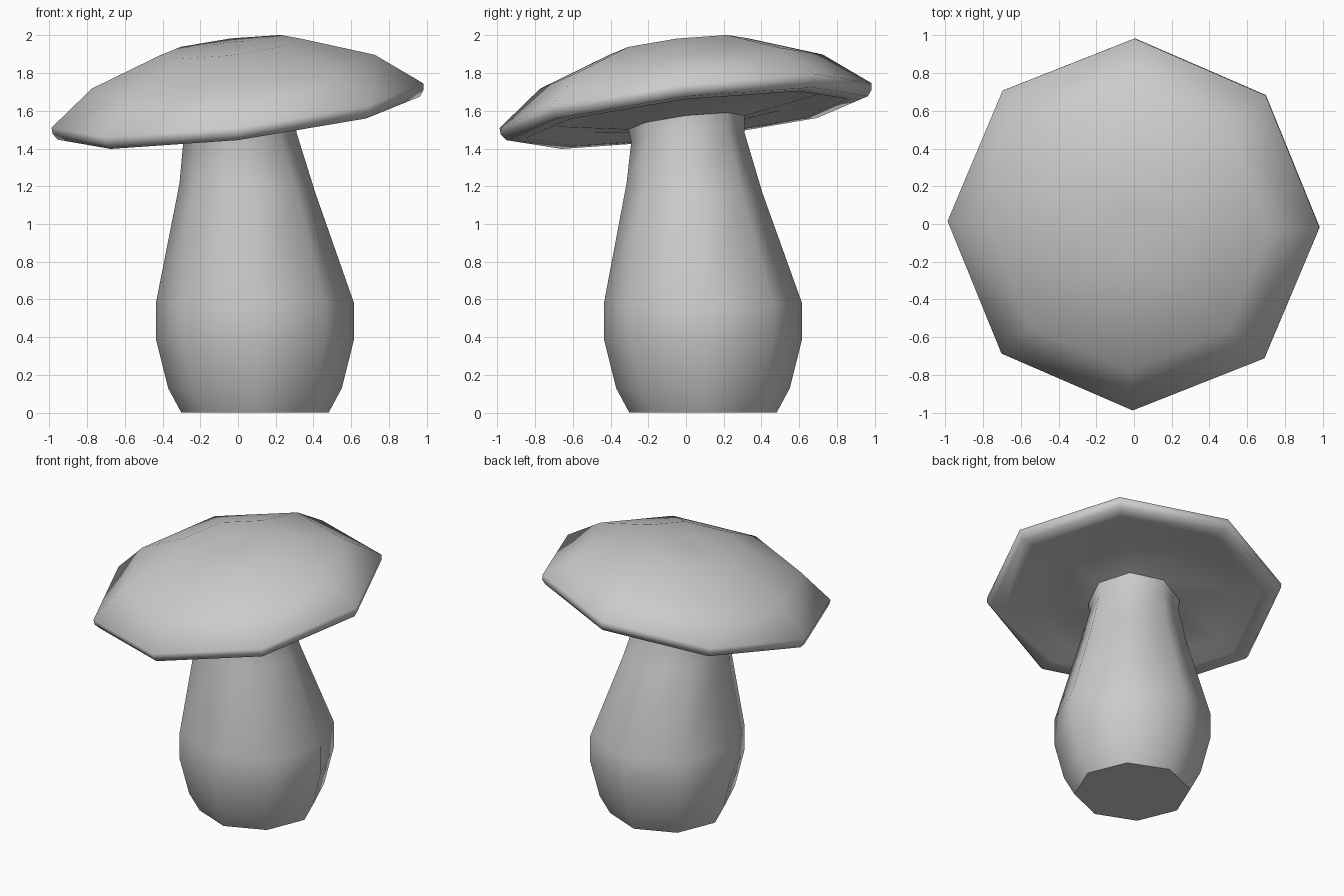
import bpy, bmesh, math
from mathutils import Matrix, Vector

if "Cube" in bpy.data.objects:
    bpy.data.objects.remove(bpy.data.objects["Cube"])

SIDES = 8


def build(name, rings, matrix=Matrix.Identity(4), angle=60):
    """Loft octagonal rings (cx, cy, z, radius, slope) and close both ends."""
    bm = bmesh.new()
    loops = []
    for cx, cy, z, r, slope in rings:
        loop = []
        for i in range(SIDES):
            a = 2 * math.pi * i / SIDES
            dx, dy = r * math.cos(a), r * math.sin(a)
            p = Vector((cx + dx, cy + dy, z + slope * (dx + dy)))
            loop.append(bm.verts.new(matrix @ p))
        loops.append(loop)
    for lo, hi in zip(loops, loops[1:]):
        for i in range(SIDES):
            j = (i + 1) % SIDES
            bm.faces.new((lo[i], lo[j], hi[j], hi[i]))
    bm.faces.new(loops[0][::-1])
    bm.faces.new(loops[-1])
    bmesh.ops.recalc_face_normals(bm, faces=bm.faces[:])
    mesh = bpy.data.meshes.new(name)
    bm.to_mesh(mesh)
    bm.free()
    obj = bpy.data.objects.new(name, mesh)
    bpy.context.collection.objects.link(obj)
    bpy.ops.object.select_all(action='DESELECT')
    obj.select_set(True)
    bpy.context.view_layer.objects.active = obj
    bpy.ops.object.shade_smooth_by_angle(angle=math.radians(angle))
    return obj


# Stem: bulging base, leaning and narrowing towards the cap
build("stem", [
    (0.09, 0.09, 0.00, 0.39, 0),
    (0.09, 0.09, 0.13, 0.46, 0),
    (0.09, 0.09, 0.39, 0.525, 0),
    (0.09, 0.09, 0.58, 0.525, 0),
    (0.05, 0.045, 1.19, 0.36, -0.07),
    (0.01, 0.01, 1.46, 0.30, 0.08),
    (0.00, 0.00, 1.56, 0.31, 0.12),
], angle=50)

# Cap: (radius, height) profile from the underside, round the lip, to the crown
profile = [(0.32, -0.065), (0.72, 0.00), (0.86, -0.045), (0.965, -0.043),
           (0.99, -0.01), (0.992, 0.025), (0.755, 0.207), (0.375, 0.34),
           (0.12, 0.352)]
tilt = (Matrix.Translation((0, 0, 1.603)) @ Matrix.Rotation(0.12, 4, 'X')
        @ Matrix.Rotation(-0.12, 4, 'Y') @ Matrix.Rotation(-0.004, 4, 'Z'))
build("cap", [(0, 0, h, r, 0) for r, h in profile], tilt, angle=80)
